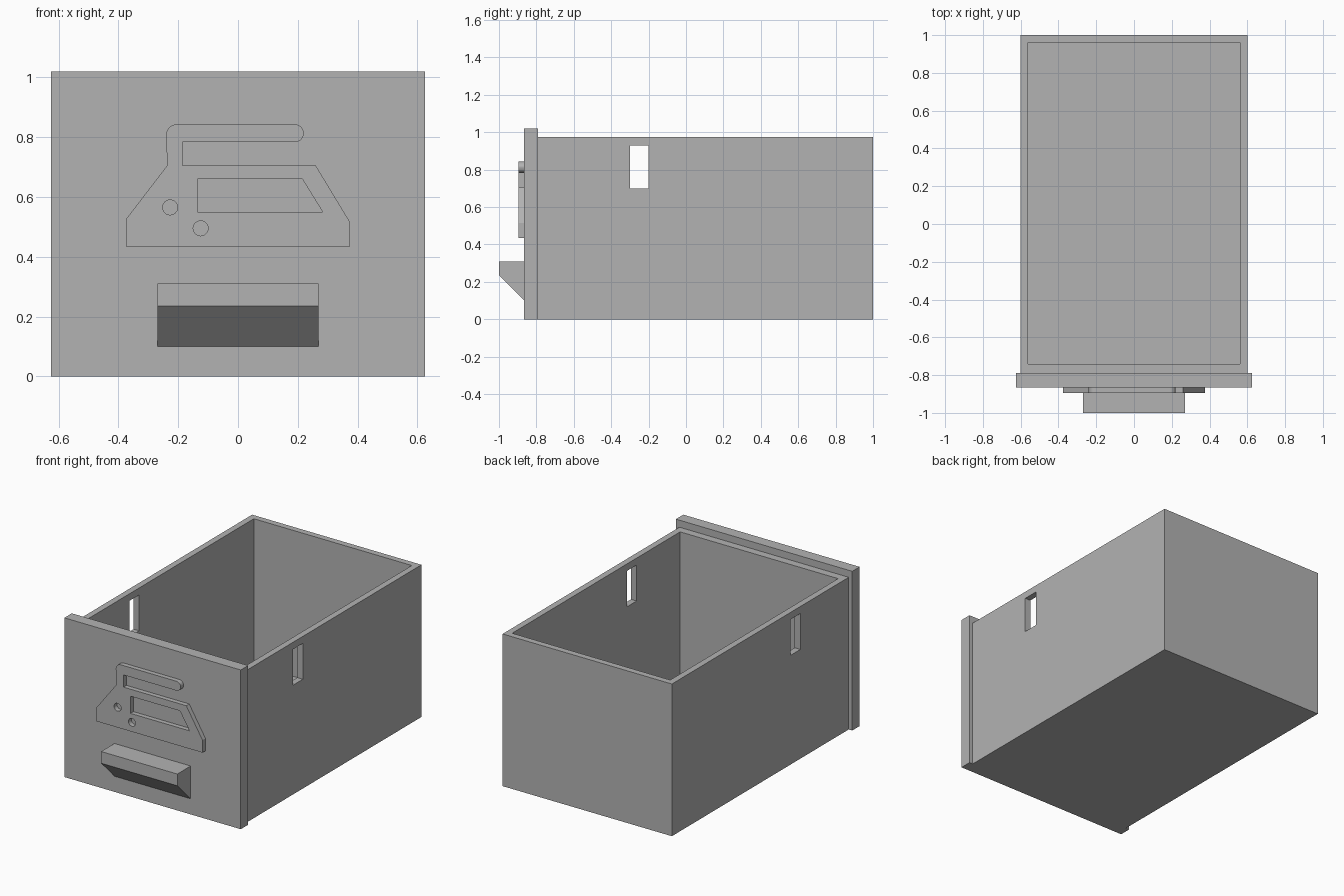
import bpy, bmesh, math
from mathutils import Matrix, Vector

cube = bpy.data.objects.get("Cube")
if cube:
    bpy.data.objects.remove(cube, do_unlink=True)

grey = bpy.data.materials.new("plain grey")
grey.use_nodes = True
colour = (0.45, 0.45, 0.45, 1)
grey.diffuse_color = colour
grey.node_tree.nodes["Principled BSDF"].inputs["Base Color"].default_value = colour


def add_object(name, data):
    obj = bpy.data.objects.new(name, data)
    bpy.context.collection.objects.link(obj)
    data.materials.append(grey)
    return obj


def box(name, low, high):
    low, high = Vector(low), Vector(high)
    bm = bmesh.new()
    bmesh.ops.create_cube(bm, size=1)
    bmesh.ops.scale(bm, vec=high - low, verts=bm.verts)
    bmesh.ops.translate(bm, vec=(low + high) / 2, verts=bm.verts)
    mesh = bpy.data.meshes.new(name)
    bm.to_mesh(mesh)
    bm.free()
    return add_object(name, mesh)


def cut(target, cutter):
    mod = target.modifiers.new(cutter.name, "BOOLEAN")
    mod.operation = "DIFFERENCE"
    mod.solver = "EXACT"
    mod.object = cutter
    bpy.context.view_layer.objects.active = target
    bpy.ops.object.modifier_apply(modifier=mod.name)
    bpy.data.objects.remove(cutter, do_unlink=True)


def arc(x, z, r, start, end, steps):
    angles = [math.radians(start + (end - start) * i / steps) for i in range(steps + 1)]
    return [(x + r * math.cos(a), z + r * math.sin(a)) for a in angles]


# Open drawer body with a slot through each side wall
body = box("drawer_body", (-0.6, -0.79, 0), (0.6, 1, 0.975))
cut(body, box("interior_cutter", (-0.56, -0.74, 0.04), (0.56, 0.96, 1.2)))
cut(body, box("slot_cutter", (-0.8, -0.3, 0.7), (0.8, -0.2, 0.93)))

# Front panel
box("front_panel", (-0.625, -0.865, 0), (0.625, -0.79, 1.02))

# Wedge-shaped pull handle
profile = [(-0.865, 0.10), (-1, 0.235), (-1, 0.31), (-0.865, 0.31)]
bm = bmesh.new()
face = bm.faces.new([bm.verts.new((-0.27, y, z)) for y, z in profile])
extruded = bmesh.ops.extrude_face_region(bm, geom=[face])["geom"]
bmesh.ops.translate(bm, vec=(0.54, 0, 0),
                    verts=[v for v in extruded if isinstance(v, bmesh.types.BMVert)])
bmesh.ops.recalc_face_normals(bm, faces=bm.faces)
handle_mesh = bpy.data.meshes.new("pull_handle")
bm.to_mesh(handle_mesh)
bm.free()
add_object("pull_handle", handle_mesh)

# Raised clothes-iron relief: outline, window and two round holes
outline = [(-0.375, 0.435), (0.375, 0.435), (0.375, 0.515), (0.26, 0.705),
           (-0.185, 0.705), (-0.185, 0.783)]
outline += arc(0.19, 0.813, 0.03, -90, 90, 12)
outline += arc(-0.205, 0.808, 0.035, 90, 180, 8)
outline += [(-0.237, 0.705), (-0.375, 0.525)]
window = [(-0.135, 0.66), (0.215, 0.66), (0.283, 0.55), (-0.135, 0.55)]
holes = [arc(x, z, 0.025, 0, 345, 23) for x, z in ((-0.227, 0.565), (-0.125, 0.495))]

curve = bpy.data.curves.new("iron_relief", "CURVE")
curve.dimensions = "2D"
curve.fill_mode = "BOTH"
curve.extrude = 0.015
for loop in [outline, window] + holes:
    spline = curve.splines.new("POLY")
    spline.points.add(len(loop) - 1)
    for point, (x, z) in zip(spline.points, loop):
        point.co = (x, z, 0, 1)
    spline.use_cyclic_u = True
relief = add_object("iron_relief", curve)
bpy.ops.object.select_all(action="DESELECT")
relief.select_set(True)
bpy.context.view_layer.objects.active = relief
bpy.ops.object.convert(target="MESH")
relief = bpy.context.view_layer.objects.active
relief.data.transform(Matrix.Translation((0, -0.88, 0)) @ Matrix.Rotation(math.pi / 2, 4, "X"))
for polygon in relief.data.polygons:
    polygon.use_smooth = False
